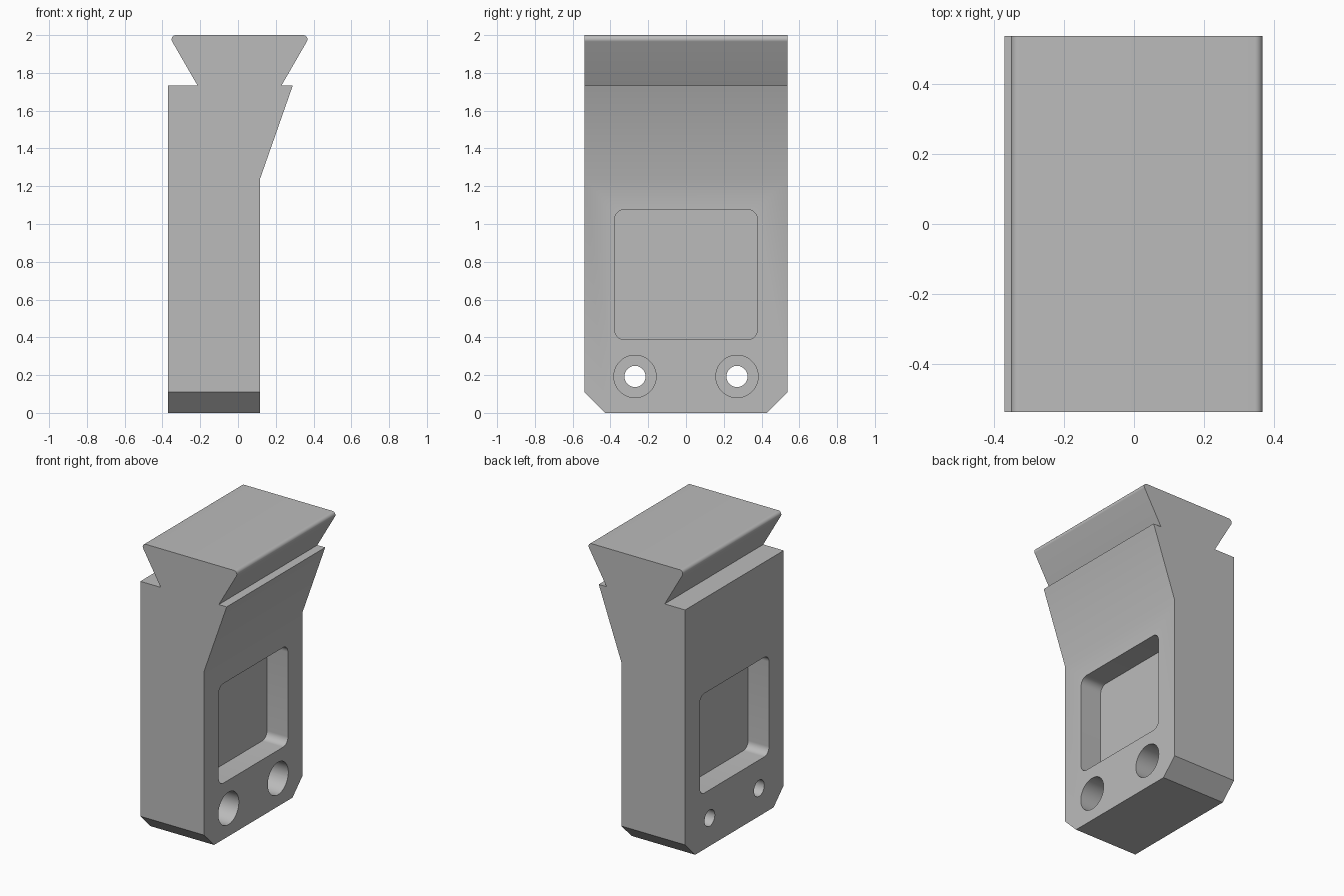
import bpy
import bmesh
from math import sin, cos, pi, sqrt, radians
from mathutils import Vector

cube = bpy.data.objects.get("Cube")
if cube:
    bpy.data.objects.remove(cube, do_unlink=True)

grey = bpy.data.materials.new("plain grey")
grey.use_nodes = True
colour = (0.5, 0.5, 0.5, 1)
grey.diffuse_color = colour
grey.node_tree.nodes["Principled BSDF"].inputs["Base Color"].default_value = colour

LEFT, RIGHT = -0.37, 0.117      # side faces of the shank
HALF = 0.538                    # half depth along y
LEDGE = 1.733                   # foot of the dovetail


def prism(name, points, sweep):
    """Extrude a closed outline of 3D points along a vector."""
    bm = bmesh.new()
    face = bm.faces.new([bm.verts.new(p) for p in points])
    moved = bmesh.ops.extrude_face_region(bm, geom=[face])["geom"]
    verts = [g for g in moved if isinstance(g, bmesh.types.BMVert)]
    bmesh.ops.translate(bm, verts=verts, vec=Vector(sweep))
    bmesh.ops.recalc_face_normals(bm, faces=bm.faces)
    mesh = bpy.data.meshes.new(name)
    bm.to_mesh(mesh)
    bm.free()
    mesh.materials.append(grey)
    obj = bpy.data.objects.new(name, mesh)
    bpy.context.collection.objects.link(obj)
    return obj


def arc(cx, cy, r, start, end, steps):
    angles = [radians(start + (end - start) * i / steps) for i in range(steps + 1)]
    return [(cx + r * cos(a), cy + r * sin(a)) for a in angles]


def x_prism(name, outline, x0, x1):
    return prism(name, [(x0, y, z) for y, z in outline], (x1 - x0, 0, 0))


def circle(y, z, r):
    return arc(y, z, r, 0, 360, 64)[:-1]


def rounded_rect(hy, z0, z1, r):
    corners = [(hy - r, z1 - r), (r - hy, z1 - r), (r - hy, z0 + r), (hy - r, z0 + r)]
    return [p for i, (y, z) in enumerate(corners)
            for p in arc(y, z, r, 90 * i, 90 * i + 90, 10)]


# Shank with flared shoulder and rounded dovetail head
mid, foot, r = 0.008, 0.222, 0.0226
corner = foot + (2 - LEDGE) / sqrt(3) - r * sqrt(3)
profile = [(LEFT, 0), (RIGHT, 0), (RIGHT, 1.24), (0.29, LEDGE), (mid + foot, LEDGE)]
profile += arc(mid + corner, 2 - r, r, -30, 90, 12)
profile += arc(mid - corner, 2 - r, r, 90, 210, 12)
profile += [(mid - foot, LEDGE), (LEFT, LEDGE)]
body = prism("dovetail_mount", [(x, -HALF, z) for x, z in profile], (0, 2 * HALF, 0))

# Chamfered bottom corners
c = 0.11
silhouette = [(c - HALF, 0), (HALF - c, 0), (HALF, c), (HALF + c, 2 * c), (HALF + c, 2.2),
              (-HALF - c, 2.2), (-HALF - c, 2 * c), (-HALF, c)]
silhouette[0:2] = [(-HALF + 2 * c, -c), (HALF - 2 * c, -c), (HALF - c, 0)]
silhouette.append((c - HALF, 0))
cutters = [(x_prism("chamfer_cutter", silhouette, -1, 1), "INTERSECT")]

# Pocket on each side, leaving a central web
pocket = rounded_rect(0.378, 0.388, 1.076, 0.052)
depth = 0.16
cutters.append((x_prism("right_pocket_cutter", pocket, RIGHT - depth, RIGHT + 0.1), "DIFFERENCE"))
cutters.append((x_prism("left_pocket_cutter", pocket, LEFT - 0.1, LEFT + depth), "DIFFERENCE"))

# Counterbored screw holes
for y in (-0.27, 0.27):
    cutters.append((x_prism("hole_cutter", circle(y, 0.193, 0.056), -1, 1), "DIFFERENCE"))
    cutters.append((x_prism("bore_cutter", circle(y, 0.193, 0.112), RIGHT - 0.3, RIGHT + 0.1),
                    "DIFFERENCE"))

for cutter, operation in cutters:
    cutter.hide_render = True
    mod = body.modifiers.new(cutter.name, "BOOLEAN")
    mod.operation = operation
    mod.solver = "EXACT"
    mod.object = cutter

# Bake the cuts and drop the helpers
bpy.context.view_layer.update()
graph = bpy.context.evaluated_depsgraph_get()
result = bpy.data.meshes.new_from_object(body.evaluated_get(graph))
body.modifiers.clear()
body.data = result
for cutter, _ in cutters:
    bpy.data.objects.remove(cutter, do_unlink=True)

bpy.ops.object.select_all(action="DESELECT")
body.select_set(True)
bpy.context.view_layer.objects.active = body
bpy.ops.object.shade_smooth_by_angle(angle=radians(20))
